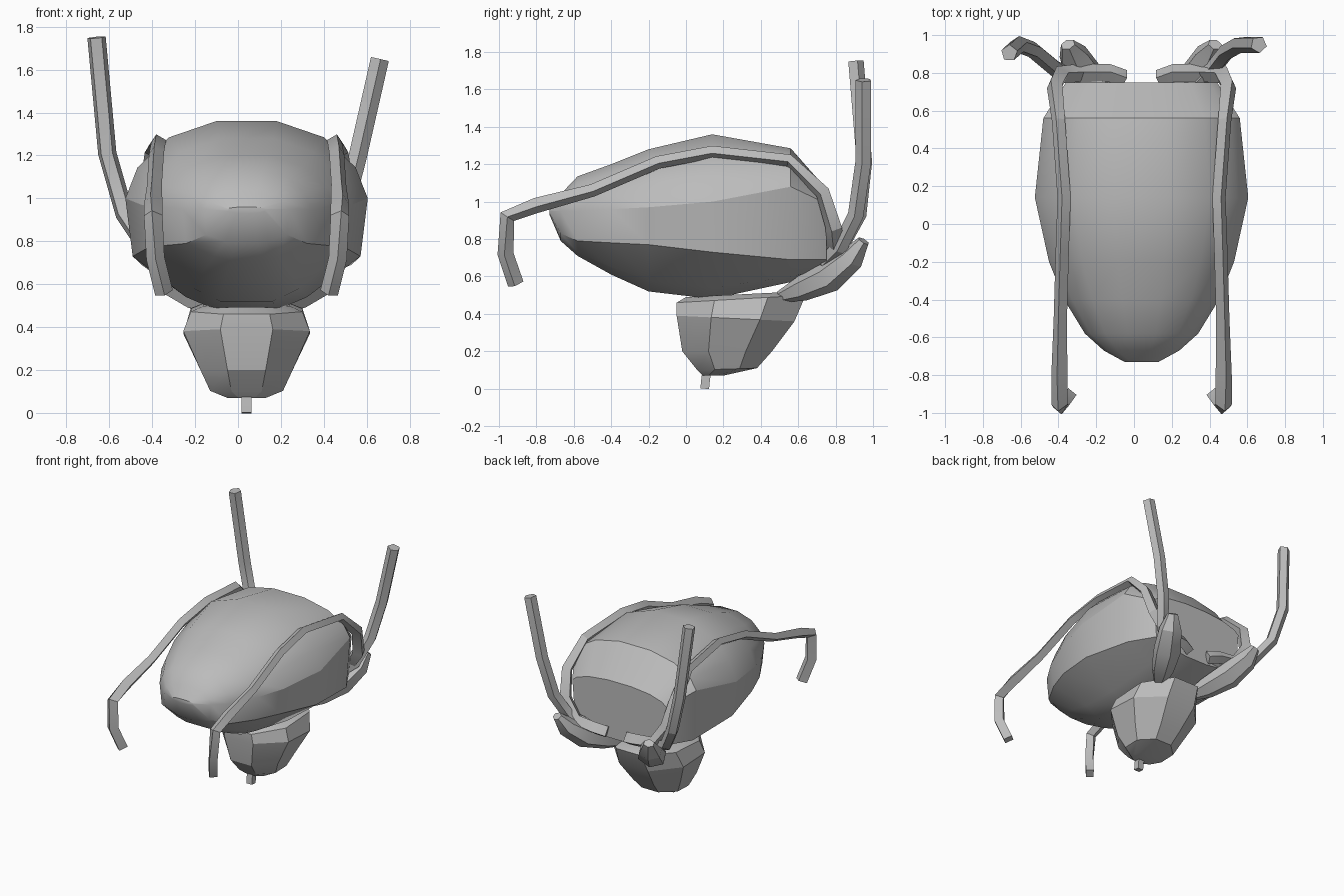
import bpy, bmesh, math
from mathutils import Vector

cube = bpy.data.objects.get("Cube")
if cube:
    bpy.data.objects.remove(cube, do_unlink=True)

grey = bpy.data.materials.new("plain grey")
grey.use_nodes = True
tone = (0.5, 0.5, 0.5, 1)
grey.diffuse_color = tone
grey.node_tree.nodes["Principled BSDF"].inputs["Base Color"].default_value = tone
MID = 0.04  # x of the symmetry plane


def loft(name, rings, angle):
    """Skin a list of equal-length rings and cap both ends."""
    bm = bmesh.new()
    loops = [[bm.verts.new(p) for p in ring] for ring in rings]
    for a, b in zip(loops, loops[1:]):
        for i in range(len(a)):
            j = (i + 1) % len(a)
            bm.faces.new((a[i], a[j], b[j], b[i]))
    bm.faces.new(loops[0])
    bm.faces.new(loops[-1])
    bmesh.ops.recalc_face_normals(bm, faces=bm.faces)
    mesh = bpy.data.meshes.new(name)
    bm.to_mesh(mesh)
    bm.free()
    mesh.materials.append(grey)
    obj = bpy.data.objects.new(name, mesh)
    bpy.context.collection.objects.link(obj)
    bpy.ops.object.select_all(action='DESELECT')
    obj.select_set(True)
    bpy.context.view_layer.objects.active = obj
    bpy.ops.object.shade_smooth_by_angle(angle=math.radians(angle))


def limb(name, path, radii, sides=4, flat=1.0):
    """Sweep a small polygon along a path."""
    pts = [Vector(p) for p in path]
    rings = []
    side = Vector((1, 0, 0))
    for i, p in enumerate(pts):
        d = (pts[min(i + 1, len(pts) - 1)] - pts[max(i - 1, 0)]).normalized()
        side = (side - d * side.dot(d)).normalized()
        up = d.cross(side)
        ring = []
        for k in range(sides):
            a = 2 * math.pi * (k + 0.5) / sides
            ring.append(p + radii[i] * (side * math.cos(a) + up * math.sin(a) * flat))
        rings.append(ring)
    loft(name, rings, 25)


def body_ring(y, low, corner, wide, high, hw):
    """Body section: crown, widest line, lower corner and belly."""
    crown, belly = high - wide, corner - low
    half = [(.25, high), (.64, wide + .79 * crown), (.9, wide + .4 * crown),
            (1, wide), (.94, corner), (.5, low + .24 * belly), (.25, low)]
    outline = half + [(-w, z) for w, z in reversed(half)]
    return [(MID + w * hw, y, z) for w, z in outline]


# Rounded body: y, belly, lower corner, widest line, crown, half width
stations = [(-.73, .93, .94, .95, .96, .09), (-.67, .79, .83, .95, 1.04, .2),
            (-.58, .71, .79, .95, 1.135, .3), (-.4, .61, .78, .96, 1.2, .41),
            (-.2, .52, .77, .97, 1.28, .49), (.14, .48, .73, 1, 1.36, .565),
            (.56, .57, .69, 1.08, 1.285, .52), (.75, .63, .69, .99, 1.07, .4)]
loft("body", [body_ring(*s) for s in stations], 28)

# Tapered octagonal head: z at front, z at back, y front, y back, half width
levels = [(.07, .07, .09, .2, .09), (.1, .11, .06, .38, .17), (.2, .2, -.02, .46, .215),
          (.39, .36, -.05, .58, .295), (.46, .5, -.05, .64, .26), (.49, .52, 0, .6, .2)]
rings = []
for zf, zb, yf, yb, hw in levels:
    ring = []
    for k in range(8):
        a = math.radians(22.5 + 45 * k)
        c, s = [f(a) / math.cos(math.pi / 8) for f in (math.cos, math.sin)]
        t = (s + 1) / 2
        ring.append((MID + hw * c, yf + (yb - yf) * t, zf + (zb - zf) * t))
    rings.append(ring)
loft("head", rings, 25)
limb("mouth_stub", [(MID, .1, 0), (MID, .105, .05), (MID, .115, .12)], [.033] * 3)

# Mirrored front feelers and leaf-shaped flaps
feeler = [(.09, .77, .68), (.17, .8, .7), (.33, .8, .72), (.43, .79, .86), (.46, .73, 1.05),
          (.44, .55, 1.22), (.41, .14, 1.265), (.42, -.15, 1.21), (.43, -.5, 1.06),
          (.435, -.8, .98), (.435, -.955, .92), (.425, -.965, .72), (.385, -.91, .56)]
flap = [(.14, .5, .49), (.21, .62, .535), (.29, .77, .6), (.36, .89, .7), (.39, .95, .79)]
for label, s in (("left", 1), ("right", -1)):
    limb(label + "_front_feeler", [(MID + s * x, y, z) for x, y, z in feeler],
         [.045] * 4 + [.04] + [.033] * 4 + [.04] * 4, 4, 1.15)
    limb(label + "_flap", [(MID + s * x, y, z) for x, y, z in flap],
         [.04, .085, .105, .085, .04], 6, .8)

# Raised rear feelers, each with its own pose
limb("right_rear_feeler", [(-.12, .72, .68), (-.28, .75, .69), (-.41, .82, .75), (-.53, .92, .93),
                           (-.61, .95, 1.21), (-.66, .905, 1.75)], [.045] * 6, 5)
limb("left_rear_feeler", [(.2, .72, .68), (.34, .75, .69), (.42, .82, .75), (.49, .91, .93),
                          (.56, .95, 1.21), (.66, .95, 1.65)], [.045] * 6, 5)
